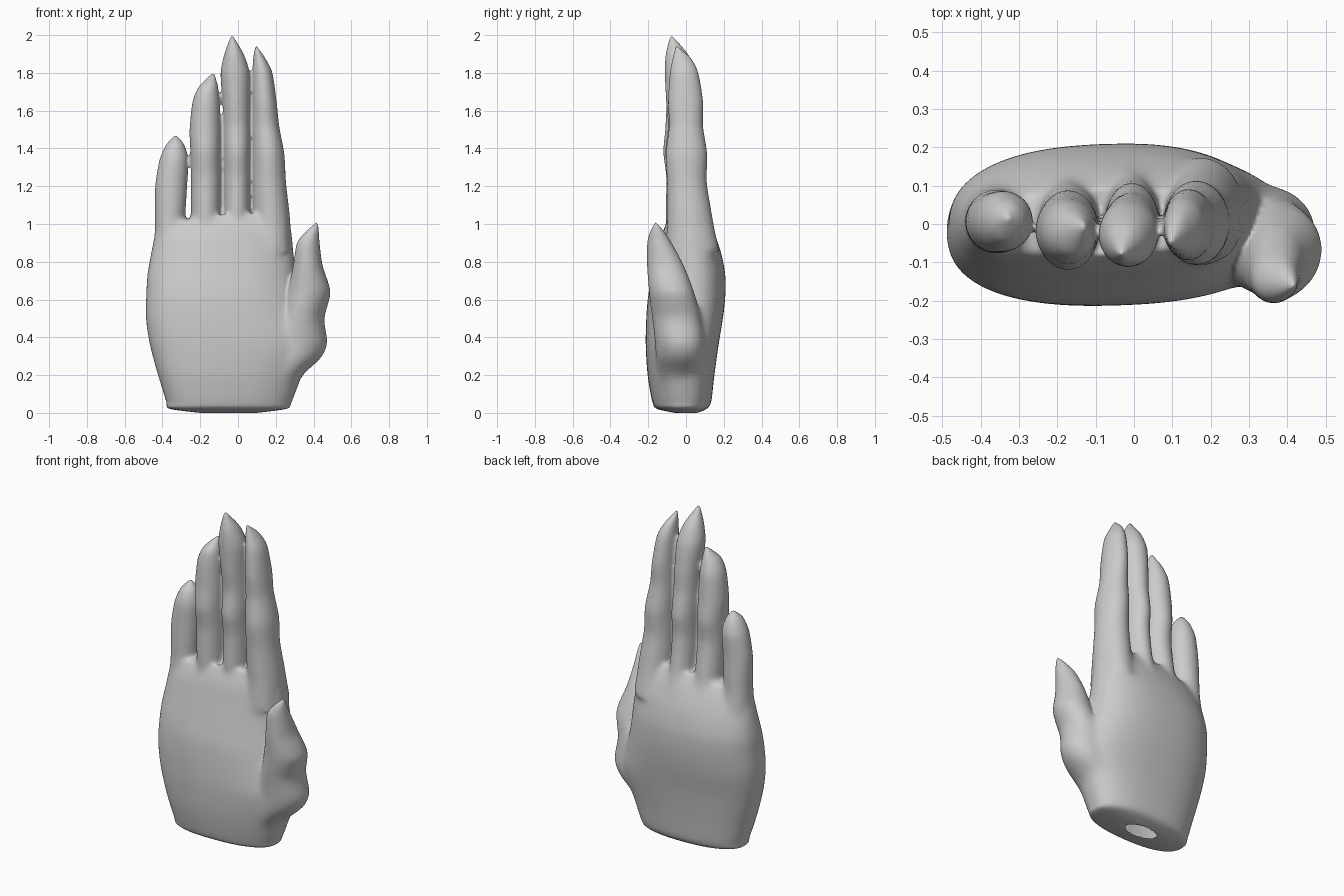
import bpy, bmesh, math
from mathutils import Vector

SEG = 48


def spline(rows, steps=8):
    # Catmull-Rom through the section rows
    rows = [Vector(r) for r in rows]
    out = []
    for i in range(len(rows) - 1):
        a, b = rows[max(i - 1, 0)], rows[i]
        c, d = rows[i + 1], rows[min(i + 2, len(rows) - 1)]
        for s in range(steps):
            t = s / steps
            m0, m1 = (c - a) * 0.4, (d - b) * 0.4
            out.append(b * (2*t**3 - 3*t*t + 1) + m0 * (t**3 - 2*t*t + t)
                       + c * (3*t*t - 2*t**3) + m1 * (t**3 - t*t))
    return out + [rows[-1]]


def loft(bm, rows, power=2.0, skew=0.0, drop=0.0):
    # rows: z, x min, x max, y min, y max; skew leans the section diagonally,
    # drop lowers the upper part towards the little finger
    rings = []
    for z, x0, x1, y0, y1 in spline(rows):
        ring = []
        for k in range(SEG):
            a = 2 * math.pi * k / SEG
            c, s = math.cos(a), math.sin(a)
            px = math.copysign(abs(c) ** (2 / power), c)
            py = math.copysign(abs(s) ** (2 / power), s)
            py = skew * px + math.sqrt(1 - skew * skew) * py
            x = (x0 + x1) / 2 + px * (x1 - x0) / 2
            dz = drop * max(0, -x - .1) * max(0, z - .7)
            ring.append(bm.verts.new((x, (y0 + y1) / 2 + py * (y1 - y0) / 2, z - dz)))
        rings.append(ring)
    for a, b in zip(rings, rings[1:]):
        for k in range(SEG):
            n = (k + 1) % SEG
            bm.faces.new((a[k], a[n], b[n], b[k]))
    bm.faces.new(rings[0][::-1])
    bm.faces.new(rings[-1])


bm = bmesh.new()

# palm and wrist
loft(bm, [
    (0, -.20, .10, -.06, .06), (.022, -.365, .26, -.155, .11),
    (.06, -.38, .285, -.178, .133), (.20, -.425, .34, -.203, .15),
    (.36, -.468, .40, -.213, .172), (.50, -.489, .36, -.21, .195),
    (.62, -.487, .325, -.20, .208), (.74, -.481, .305, -.175, .207),
    (.86, -.465, .292, -.147, .182), (.97, -.448, .28, -.12, .14),
    (1.06, -.42, .25, -.08, .09)],
    2.4, .08, .6)

# little finger
loft(bm, [
    (.80, -.45, -.28, -.10, .12), (1.0, -.441, -.28, -.08, .095),
    (1.2, -.438, -.27, -.075, .085), (1.34, -.415, -.264, -.07, .085),
    (1.42, -.38, -.285, -.045, .06), (1.47, -.335, -.325, .01, .02)])

# ring finger
loft(bm, [
    (.85, -.26, -.085, -.11, .16), (1.05, -.25, -.091, -.107, .11),
    (1.25, -.249, -.092, -.105, .08), (1.38, -.252, -.092, -.12, .088),
    (1.5, -.256, -.092, -.11, .075), (1.65, -.24, -.097, -.10, .06),
    (1.73, -.205, -.107, -.08, .035), (1.80, -.135, -.125, -.01, 0)])

# middle finger
loft(bm, [
    (.85, -.09, .08, -.1, .185), (1.06, -.078, .067, -.097, .125),
    (1.25, -.075, .064, -.095, .1), (1.38, -.077, .066, -.11, .107),
    (1.52, -.077, .064, -.095, .085), (1.65, -.083, .063, -.105, .077),
    (1.8, -.092, .061, -.112, .055), (1.9, -.072, .03, -.107, .01),
    (2.0, -.037, -.029, -.083, -.075)])

# index finger
loft(bm, [
    (.85, .08, .288, -.11, .18), (1.05, .078, .273, -.1, .138),
    (1.22, .077, .254, -.1, .11), (1.37, .077, .245, -.107, .112),
    (1.52, .076, .218, -.09, .09), (1.65, .076, .204, -.095, .09),
    (1.8, .076, .182, -.085, .065), (1.88, .081, .143, -.07, .025),
    (1.945, .091, .098, -.055, -.048)])

# thumb
loft(bm, [
    (.08, .10, .27, -.13, .08), (.2, .12, .345, -.15, .09),
    (.29, .15, .44, -.16, .10), (.37, .18, .475, -.165, .10),
    (.5, .225, .458, -.18, .08), (.64, .262, .489, -.195, .042),
    (.78, .292, .448, -.206, -.012), (.9, .312, .432, -.205, -.076),
    (.96, .36, .428, -.19, -.115), (1.01, .415, .423, -.165, -.157)],
    2.0, .08)

bmesh.ops.recalc_face_normals(bm, faces=bm.faces)
me = bpy.data.meshes.new("hand")
bm.to_mesh(me)
bm.free()
hand = bpy.data.objects.new("hand", me)
bpy.context.collection.objects.link(hand)

# fuse the parts into one skin
fuse = hand.modifiers.new("fuse", 'REMESH')
fuse.mode = 'VOXEL'
fuse.voxel_size = 0.008
fuse.use_smooth_shade = True
deps = bpy.context.evaluated_depsgraph_get()
skin = bpy.data.meshes.new_from_object(hand.evaluated_get(deps))
hand.modifiers.clear()
hand.data = skin

# small opening in the underside of the wrist
bm = bmesh.new()
bm.from_mesh(skin)
hole = [f for f in bm.faces if f.calc_center_median().z < .03 and
        ((f.calc_center_median().x + .05) / .10) ** 2
        + (f.calc_center_median().y / .05) ** 2 < 1]
bmesh.ops.delete(bm, geom=hole, context='FACES')
bm.to_mesh(skin)
bm.free()

# strong softening at knuckles and thumb root, light elsewhere
group = hand.vertex_groups.new(name="palm")
for v in skin.vertices:
    x, y, z = v.co
    w = min(1, max(0, (z - .07) / .1)) * min(1, max(0, (1.1 - z) / .12))
    if x > .24 and z > .45 and y < .06:
        w *= max(0, 1 - (z - .45) / .12)
    if w > 0:
        group.add([v.index], w, 'REPLACE')
for name, count, vg in (("soften_palm", 80, "palm"), ("soften", 5, "")):
    m = hand.modifiers.new(name, 'SMOOTH')
    m.factor = 0.5
    m.iterations = count
    m.vertex_group = vg
